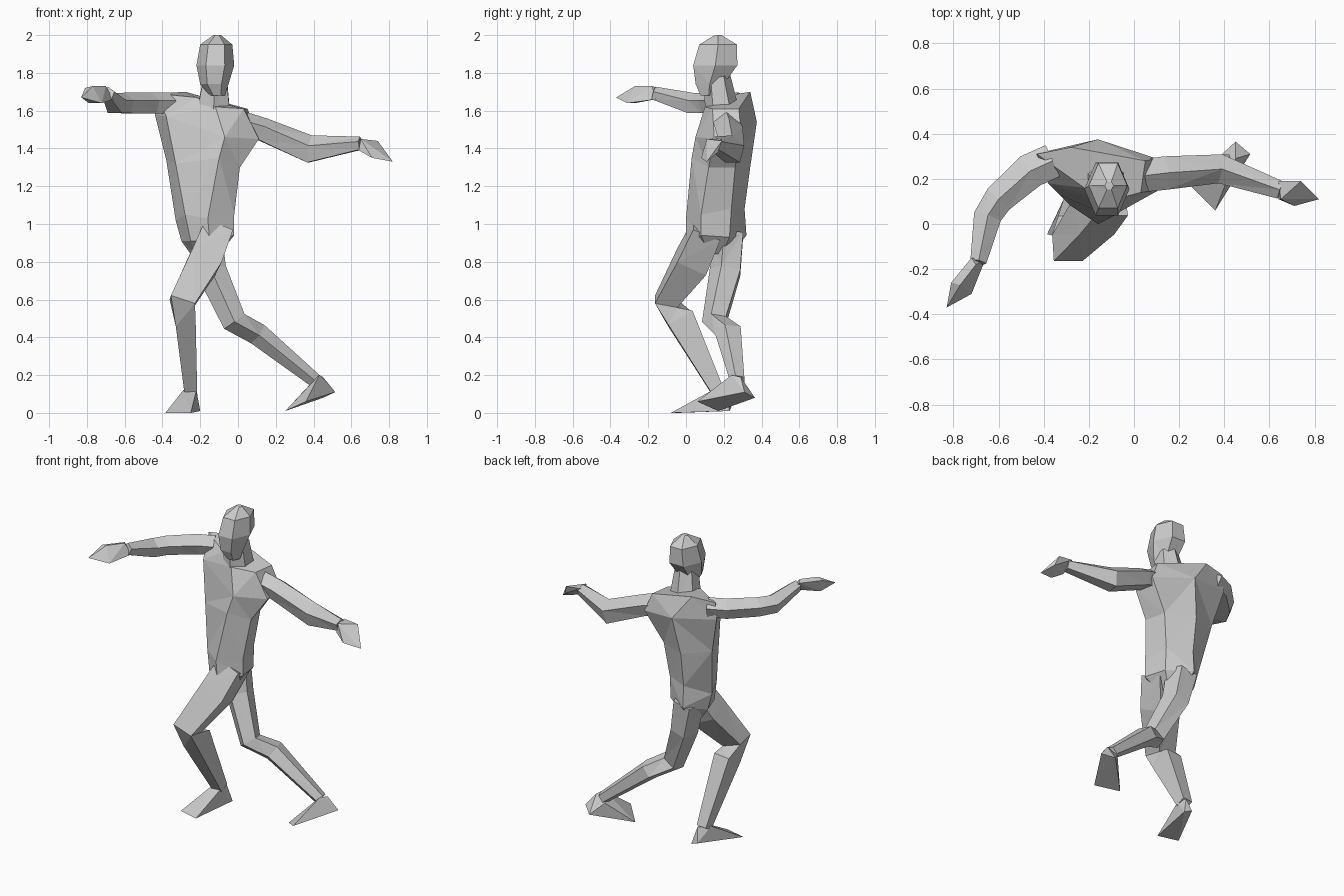
import bpy
import bmesh
from math import cos, sin, tau
from mathutils import Vector

old = bpy.data.objects.get("Cube")
if old:
    bpy.data.objects.remove(old, do_unlink=True)

# Single clay colour
clay = bpy.data.materials.new("grey_clay")
clay.use_nodes = True
colour = (0.6, 0.6, 0.6, 1)
clay.diffuse_color = colour
clay.node_tree.nodes["Principled BSDF"].inputs["Base Color"].default_value = colour


def finish(name, bm):
    """Turn a bmesh into a flat shaded object."""
    bmesh.ops.recalc_face_normals(bm, faces=bm.faces)
    mesh = bpy.data.meshes.new(name)
    bm.to_mesh(mesh)
    bm.free()
    mesh.materials.append(clay)
    obj = bpy.data.objects.new(name, mesh)
    bpy.context.collection.objects.link(obj)
    return obj


def loft(name, rings):
    """Bridge rings of equal point count and cap both ends."""
    bm = bmesh.new()
    loops = [[bm.verts.new(p) for p in ring] for ring in rings]
    count = len(loops[0])
    for low, high in zip(loops, loops[1:]):
        for i in range(count):
            j = (i + 1) % count
            bm.faces.new((low[i], low[j], high[j], high[i]))
    bm.faces.new(loops[0])
    bm.faces.new(loops[-1])
    bmesh.ops.triangulate(bm, faces=[f for f in bm.faces if len(f.verts) == 4])
    return finish(name, bm)


def limb(name, stations, up, sides=5, phase=0.25):
    """Loft faceted sections (centre, half width, half height) along a path."""
    centres = [Vector(s[0]) for s in stations]
    rings = []
    for i, (_, wide, high) in enumerate(stations):
        before, after = centres[max(i - 1, 0)], centres[min(i + 1, len(centres) - 1)]
        along = (after - before).normalized()
        side = along.cross(Vector(up)).normalized()
        top = side.cross(along)
        angles = [tau * (k / sides + phase) for k in range(sides)]
        rings.append([centres[i] + side * wide * cos(a) + top * high * sin(a)
                      for a in angles])
    return loft(name, rings)


def hull(name, points):
    """Wrap a few corner points in a convex faceted solid."""
    bm = bmesh.new()
    for p in points:
        bm.verts.new(p)
    result = bmesh.ops.convex_hull(bm, input=bm.verts)
    loose = [v for v in result["geom_interior"] if isinstance(v, bmesh.types.BMVert)]
    bmesh.ops.delete(bm, geom=loose, context="VERTS")
    return finish(name, bm)


def oval(x, y, z, rx, ry):
    return [(x + rx * cos(tau * k / 6), y + ry * sin(tau * k / 6), z) for k in range(6)]


UP = (0, 0, 1)
FORWARD = (0, -1, 0)

# Twisted torso: each ring runs right, front right, front left, left, back left, back right
loft("torso", [
    [(-.43, .31, 1.69), (-.22, .16, 1.67), (-.12, .10, 1.62),
     (.03, .14, 1.61), (.05, .28, 1.61), (-.28, .34, 1.70)],
    [(-.44, .31, 1.58), (-.38, .18, 1.57), (-.07, .05, 1.46),
     (.11, .15, 1.45), (.10, .29, 1.49), (-.16, .375, 1.54)],
    [(-.38, .27, 1.34), (-.33, .13, 1.32), (-.10, .03, 1.35),
     (.01, .12, 1.30), (-.02, .26, 1.30), (-.20, .34, 1.30)],
    [(-.33, .20, 1.02), (-.28, .08, 1.05), (-.16, .00, 1.03),
     (-.02, .08, 1.05), (-.05, .24, 1.08), (-.20, .31, 1.08)],
    [(-.30, .20, .91), (-.25, .06, .91), (-.15, .00, .91),
     (-.02, .08, .94), (-.05, .23, .93), (-.20, .32, .94)],
    [(-.25, .19, .84), (-.22, .12, .84), (-.17, .09, .84),
     (-.10, .12, .84), (-.11, .19, .84), (-.18, .24, .84)],
])

# Neck and head
limb("neck", [((-.13, .19, 1.60), .10, .09), ((-.12, .165, 1.78), .07, .07)],
     FORWARD, sides=6)
loft("head", [
    oval(-.11, .17, 2.00, .02, .02),
    oval(-.115, .17, 1.95, .085, .115),
    oval(-.12, .155, 1.84, .10, .135),
    oval(-.125, .125, 1.74, .075, .085),
    oval(-.11, .12, 1.68, .04, .05),
])

# Arms
limb("left_arm", [
    ((.01, .21, 1.53), .075, .07), ((.13, .225, 1.495), .078, .068),
    ((.38, .245, 1.39), .068, .08), ((.65, .15, 1.425), .042, .038),
], UP)
limb("right_arm", [
    ((-.36, .28, 1.635), .08, .06), ((-.46, .235, 1.635), .082, .062),
    ((-.60, .11, 1.635), .07, .06), ((-.65, .03, 1.635), .065, .06),
    ((-.69, -.17, 1.69), .038, .038),
], UP)

# Hands
hull("left_hand", [
    (.64, .19, 1.45), (.64, .11, 1.39), (.65, .11, 1.45), (.74, .19, 1.44),
    (.71, .08, 1.35), (.82, .11, 1.33), (.76, .17, 1.38),
])
hull("right_hand", [
    (-.72, -.15, 1.72), (-.66, -.16, 1.66), (-.70, -.18, 1.73), (-.81, -.26, 1.72),
    (-.83, -.37, 1.67), (-.72, -.31, 1.64), (-.77, -.27, 1.73), (-.79, -.27, 1.64),
])

# Legs: the square sectioned left one crosses in front, the right one trails behind
limb("left_leg", [
    ((-.11, .11, .97), .11, .11), ((-.18, .03, .80), .12, .12),
    ((-.295, -.105, .59), .095, .085), ((-.28, -.03, .50), .075, .105),
    ((-.25, .17, .11), .047, .047),
], FORWARD, sides=4, phase=0.125)
limb("right_leg", [
    ((-.18, .23, .95), .10, .09), ((-.14, .215, .75), .085, .09),
    ((-.02, .155, .485), .07, .07), ((.10, .23, .42), .063, .075),
    ((.41, .275, .17), .039, .042),
], FORWARD)

# Wedge shaped feet
hull("left_foot", [
    (-.385, -.045, 0), (-.25, -.08, 0), (-.20, .23, .01), (-.25, .24, .03),
    (-.29, .15, .12), (-.22, .14, .12), (-.23, .21, .12),
])
hull("right_foot", [
    (.25, .17, .01), (.36, .06, .06), (.515, .31, .11), (.45, .365, .08),
    (.38, .30, .15), (.43, .24, .20), (.45, .29, .19),
])
